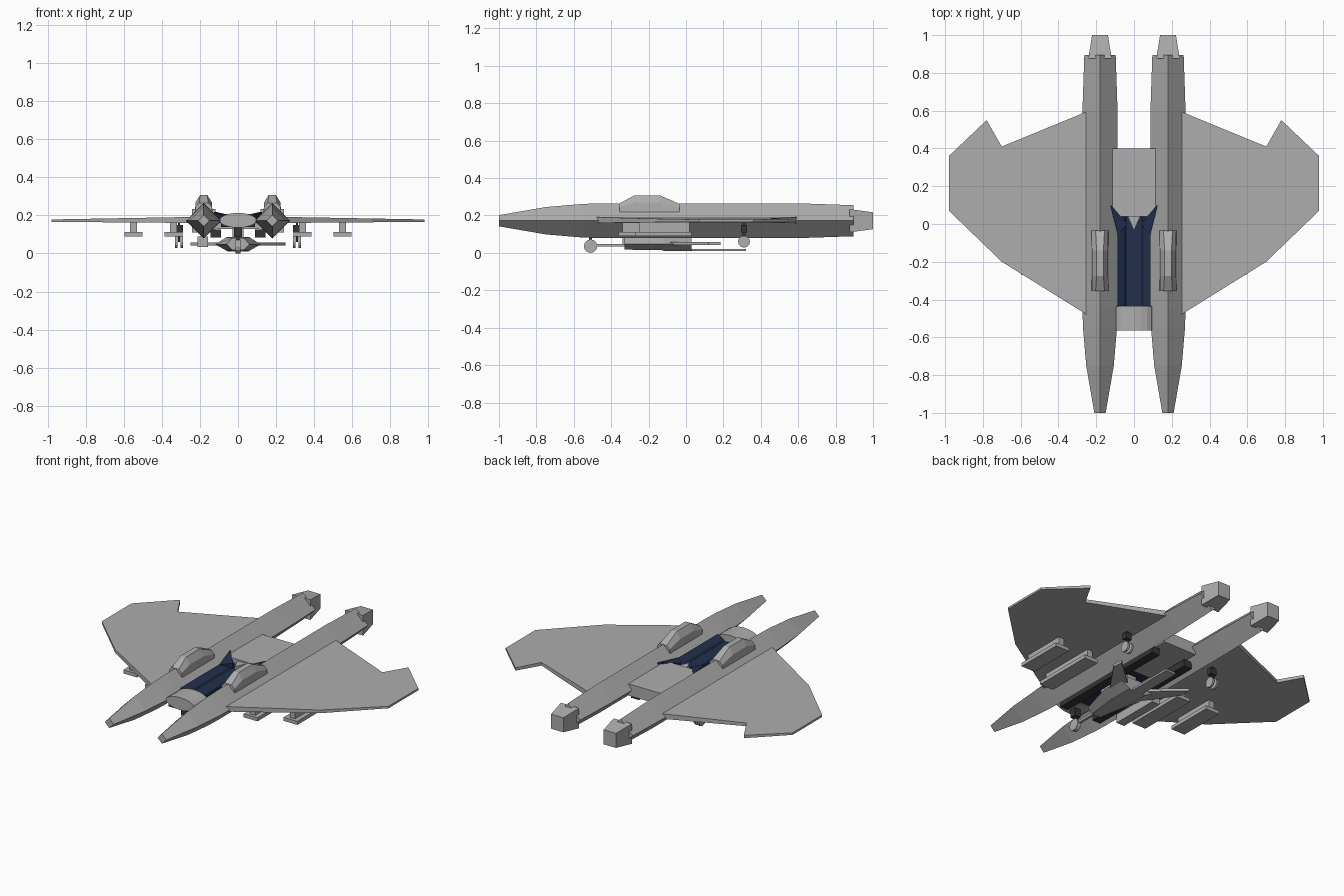
import bpy, bmesh, math
from mathutils import Vector

if "Cube" in bpy.data.objects:
    bpy.data.objects.remove(bpy.data.objects["Cube"])


def mat(name, c):
    m = bpy.data.materials.new(name)
    m.diffuse_color = (*c, 1)
    m.use_nodes = True
    m.node_tree.nodes["Principled BSDF"].inputs["Base Color"].default_value = m.diffuse_color
    return m


GREY = mat("hull grey", (0.42, 0.42, 0.42))
NAVY = mat("navy", (0.016, 0.028, 0.075))
DARK = mat("charcoal", (0.035, 0.035, 0.035))


def finish(name, bm, material):
    bmesh.ops.recalc_face_normals(bm, faces=bm.faces)
    me = bpy.data.meshes.new(name)
    bm.to_mesh(me)
    bm.free()
    me.materials.append(material)
    ob = bpy.data.objects.new(name, me)
    bpy.context.collection.objects.link(ob)
    return ob


def loft(name, rings, material=GREY):
    """Skin closed rings of equal point count and cap both ends."""
    bm = bmesh.new()
    vs = [[bm.verts.new(p) for p in r] for r in rings]
    n = len(vs[0])
    for a, b in zip(vs, vs[1:]):
        for i in range(n):
            j = (i + 1) % n
            bm.faces.new((a[i], a[j], b[j], b[i]))
    bm.faces.new(vs[0])
    bm.faces.new(vs[-1])
    return finish(name, bm, material)


def box(name, x, y, z, material=GREY):
    rings = [[(x[0], v, z[0]), (x[1], v, z[0]), (x[1], v, z[1]), (x[0], v, z[1])] for v in y]
    return loft(name, rings, material)


def cyl(name, centre, r, width, material=GREY, sides=12):
    cx, cy, cz = centre
    rings = [[(cx + s * width / 2, cy + r * math.cos(2 * math.pi * i / sides),
               cz + r * math.sin(2 * math.pi * i / sides)) for i in range(sides)] for s in (-1, 1)]
    return loft(name, rings, material)


def rect(cx, cz, y, hx, hz):
    return [(cx - hx, y, cz - hz), (cx + hx, y, cz - hz), (cx + hx, y, cz + hz), (cx - hx, y, cz + hz)]


for s, side in ((-1, "left"), (1, "right")):
    X = 0.18 * s
    # diamond-section hull
    rings = []
    for y, r in ((-1, 0.03), (-0.75, 0.073), (-0.55, 0.09), (-0.45, 0.093), (0.6, 0.093), (0.895, 0.083)):
        rings.append([(X - r, y, 0.172), (X, y, 0.172 - r), (X + r, y, 0.172), (X, y, 0.172 + r)])
    loft(side + "_hull", rings)

    # square tapered nozzle
    loft(side + "_nozzle", [rect(X, 0.172, 0.875, 0.062, 0.062), rect(X, 0.172, 1.0, 0.042, 0.045)])

    # faceted canopy
    rings = []
    for y, top, hw in ((-0.355, 0.265, 0.024), (-0.275, 0.308, 0.018), (-0.14, 0.308, 0.018), (-0.035, 0.262, 0.024)):
        mid = 0.22 + (top - 0.22) * 0.55
        rings.append([(X - 0.046, y, 0.215), (X + 0.046, y, 0.215), (X + 0.043, y, mid),
                      (X + hw, y, top), (X - hw, y, top), (X - 0.043, y, mid)])
    loft(side + "_canopy", rings)

    # wing, thinning toward the tip
    plan = [(0.18, -0.52), (0.25, -0.48), (0.70, -0.20), (0.98, 0.07), (0.98, 0.36),
            (0.78, 0.55), (0.70, 0.41), (0.25, 0.595), (0.18, 0.62)]
    low = [(s * x, y, 0.158 + 0.008 * x) for x, y in plan]
    high = [(s * x, y, 0.196 - 0.018 * x) for x, y in plan]
    loft(side + "_wing", [low, high])

    # wing pylons with flat rails
    for label, px, y0 in (("inner", 0.338, -0.36), ("outer", 0.548, -0.27)):
        cx = s * px
        box(f"{side}_{label}_rail", (cx - 0.047, cx + 0.047), (y0, 0.03), (0.09, 0.112))
        box(f"{side}_{label}_pylon", (cx - 0.018, cx + 0.018), (y0 + 0.02, 0.02), (0.11, 0.17))

    # main gear with twin wheels
    gx = 0.31 * s
    for k in (-1, 1):
        cyl(f"{side}_main_wheel_{k + 1}", (gx + k * 0.014, 0.31, 0.06), 0.032, 0.012)
    box(side + "_main_strut", (gx - 0.006, gx + 0.006), (0.302, 0.318), (0.06, 0.17), DARK)
    box(side + "_main_gear_mount", (gx - 0.02, gx + 0.02), (0.295, 0.325), (0.11, 0.15), DARK)

    # dark rail along the bay
    xs = sorted((s * 0.09, s * 0.145))
    box(side + "_bay_rail", xs, (-0.47, 0.33), (0.083, 0.125), DARK)

    # raised navy arm beside the bay
    arm = [(0.085, -0.06), (0.125, 0.10), (0.112, 0.09), (0.035, 0.0)]
    loft(side + "_bay_arm", [[(s * x, y, 0.16) for x, y in arm],
                             [(s * x, y, 0.20 if y < 0.05 else 0.217) for x, y in arm]], NAVY)

    # swept fin of the belly craft
    fin = [(0.06, -0.13), (0.11, -0.08), (0.25, 0.12), (0.245, 0.185), (0.06, 0.02)]
    loft(side + "_belly_fin", [[(s * x, y, z) for x, y in fin] for z in (0.042, 0.058)])

# elliptical front bridge
loft("front_bridge", [[(0.098 * math.cos(math.pi * i / 8), y, 0.174 + 0.039 * math.sin(math.pi * i / 8))
                       for i in range(16)] for y in (-0.565, -0.435)])

# rear bridge block
loft("rear_bridge", [rect(0, 0.168, 0.04, 0.113, 0.040), rect(0, 0.168, 0.40, 0.113, 0.036)])

# navy bay trough
prof = [(-0.088, 0.2), (-0.05, 0.18), (-0.042, 0.168), (-0.008, 0.168), (0.008, 0.168), (0.042, 0.168),
        (0.05, 0.18), (0.088, 0.2), (0.088, 0.14), (-0.088, 0.14)]
loft("bay_trough", [[(x, y, z) for x, z in prof] for y in (-0.436, 0.042)], NAVY)

# small pale wedge at the back of the bay
loft("bay_wedge", [[(-0.035, 0.045, z), (0.035, 0.045, z), (0, -0.035, z)] for z in (0.165, 0.2)])

# belly craft: hexagonal body, keel, tail plate, gun
hexa = [(-0.12, 0.048), (-0.06, 0.014), (0.06, 0.014), (0.12, 0.048), (0.06, 0.085), (-0.06, 0.085)]
loft("belly_body", [[(x * k, y, 0.05 + (z - 0.05) * m) for x, z in hexa]
                    for y, k, m in ((-0.33, 0.5, 0.9), (-0.12, 1, 1), (0.03, 1, 1))])
box("belly_keel", (-0.055, 0.055), (-0.12, 0.03), (0.01, 0.08))
box("belly_tail", (-0.035, 0.035), (0.02, 0.32), (0.01, 0.022))
box("belly_gun", (-0.008, 0.008), (-0.49, -0.32), (0.034, 0.048))
box("belly_mount", (-0.03, 0.03), (-0.25, -0.02), (0.08, 0.15))

# offset pod under the left hull
box("left_pod", (-0.212, -0.158), (-0.34, -0.03), (0.035, 0.09))

# nose gear
cyl("nose_wheel", (0, -0.51, 0.036), 0.036, 0.026)
box("nose_strut", (-0.008, 0.008), (-0.518, -0.502), (0.04, 0.15), DARK)
box("nose_gear_mount", (-0.02, 0.02), (-0.53, -0.49), (0.085, 0.14), DARK)
